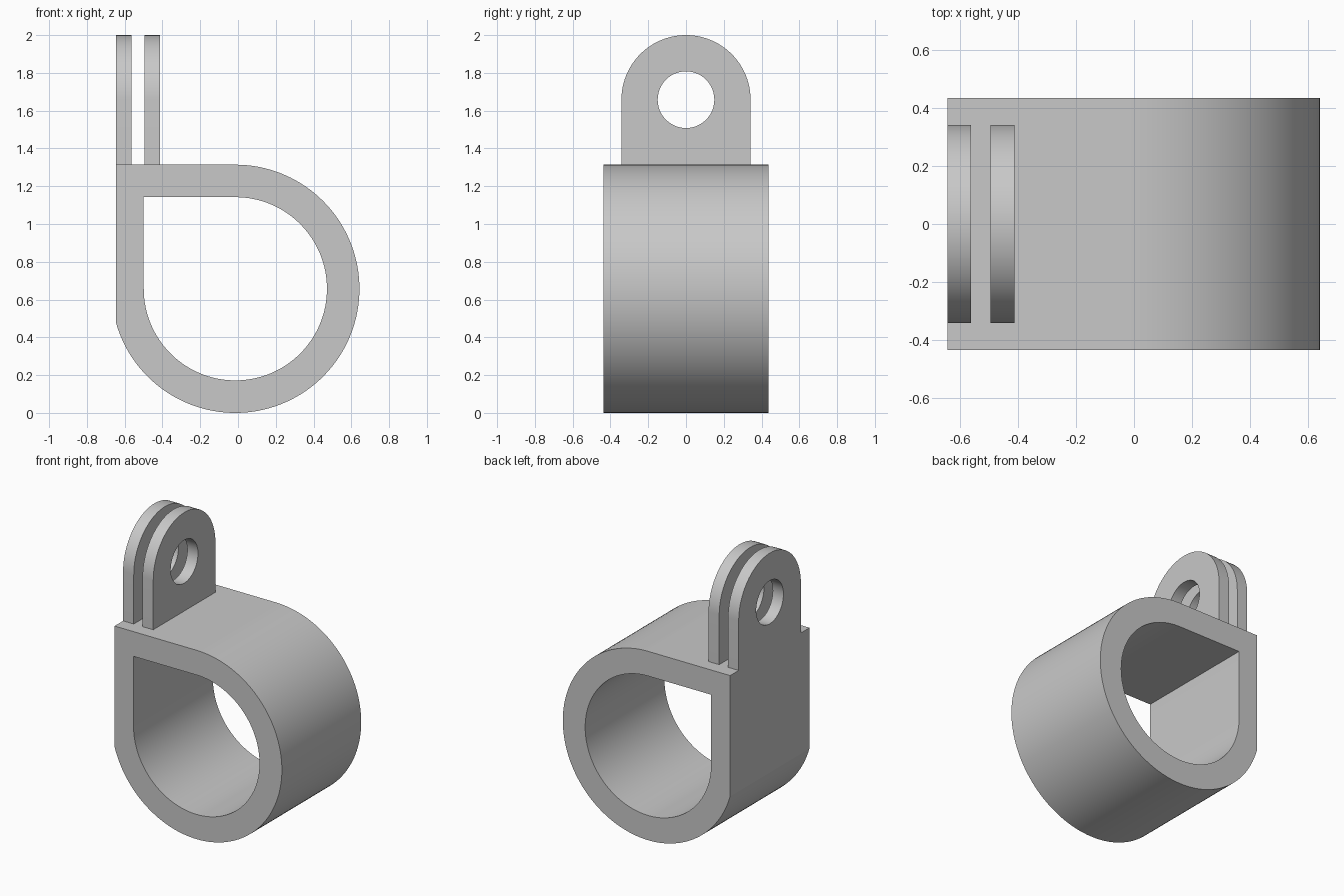
import bpy, bmesh
from math import sin, cos, pi, radians
from mathutils import Vector

cube = bpy.data.objects.get("Cube")
if cube:
    bpy.data.objects.remove(cube, do_unlink=True)

# Single plain grey
grey = bpy.data.materials.new("light_grey")
grey.use_nodes = True
colour = (0.58, 0.58, 0.58, 1)
grey.diffuse_color = colour
grey.node_tree.nodes["Principled BSDF"].inputs["Base Color"].default_value = colour


def arc(cx, cz, r, start, end, steps):
    """Points on a circular arc, angles in degrees."""
    return [(cx + r * cos(radians(start + (end - start) * i / steps)),
             cz + r * sin(radians(start + (end - start) * i / steps)))
            for i in range(steps + 1)]


def plate(name, outlines, place, direction):
    """Fill nested outlines (outer, hole) and extrude them along direction."""
    bm = bmesh.new()
    edges = []
    for pts in outlines:
        vs = [bm.verts.new(place(a, b)) for a, b in pts]
        edges += [bm.edges.new((v, vs[i - 1])) for i, v in enumerate(vs)]
    bmesh.ops.triangle_fill(bm, edges=edges, use_beauty=True)
    ext = bmesh.ops.extrude_face_region(bm, geom=bm.faces[:], use_keep_orig=True)
    moved = [g for g in ext["geom"] if isinstance(g, bmesh.types.BMVert)]
    bmesh.ops.translate(bm, verts=moved, vec=Vector(direction))
    bmesh.ops.recalc_face_normals(bm, faces=bm.faces[:])
    mesh = bpy.data.meshes.new(name)
    bm.to_mesh(mesh)
    bm.free()
    mesh.materials.append(grey)
    obj = bpy.data.objects.new(name, mesh)
    bpy.context.collection.objects.link(obj)
    bpy.ops.object.select_all(action="DESELECT")
    obj.select_set(True)
    bpy.context.view_layer.objects.active = obj
    bpy.ops.object.shade_smooth_by_angle(angle=radians(14))
    return obj


# Clamp ring: round tube with one squared upper corner
CX, R, R_IN, LEFT, HALF = -0.014, 0.657, 0.485, -0.645, 0.436
outer = arc(CX, R, R, 90, -163.8, 96) + [(LEFT, 2 * R)]
inner = arc(CX, R, R_IN, 90, -180, 96) + [(CX - R_IN, R + R_IN)]
plate("clamp_ring", [outer, inner],
      lambda x, z: (x, -HALF, z), (0, 2 * HALF, 0))

# Two round-topped lugs with a pin hole
W, PIVOT = 0.342, 1.658
lug = arc(0, PIVOT, W, 0, 180, 48) + [(-W, 2 * R), (W, 2 * R)]
hole = arc(0, PIVOT, 0.15, 0, 360, 48)[:-1]
for name, x0 in (("outer_lug", LEFT), ("inner_lug", -0.495)):
    plate(name, [lug, hole], lambda y, z: (x0, y, z), (0.082, 0, 0))
